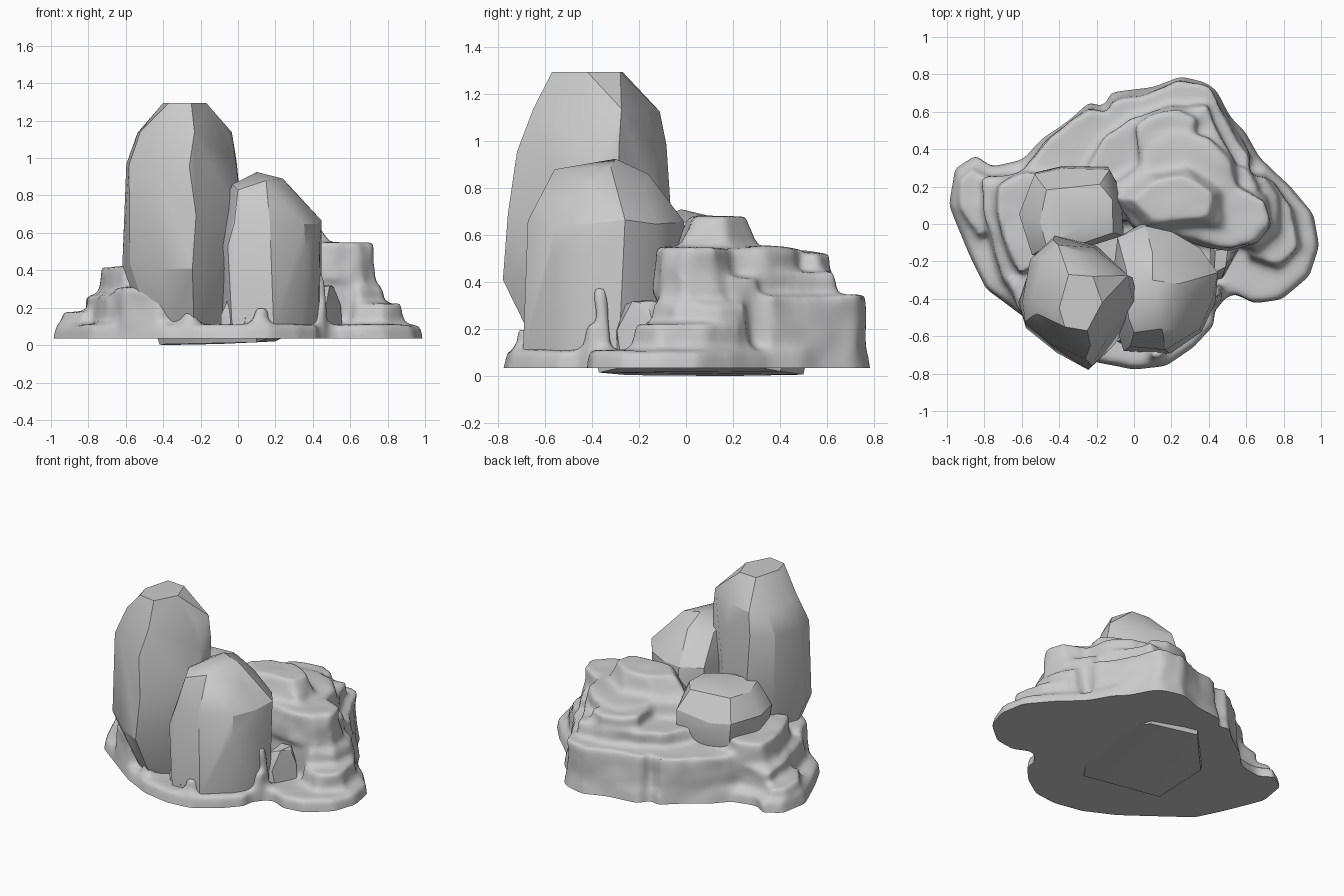
import bpy, bmesh, math, random
from mathutils import Vector, noise

random.seed(4)
cube = bpy.data.objects.get("Cube")
if cube:
    bpy.data.objects.remove(cube, do_unlink=True)

stone = bpy.data.materials.new("stone_grey")
stone.use_nodes = True
GREY = (0.6, 0.6, 0.6, 1)
stone.diffuse_color = GREY
stone.node_tree.nodes["Principled BSDF"].inputs["Base Color"].default_value = GREY


def make_object(name, bm, angle):
    """Turn a bmesh into a shaded object."""
    bmesh.ops.recalc_face_normals(bm, faces=bm.faces)
    mesh = bpy.data.meshes.new(name)
    bm.to_mesh(mesh)
    bm.free()
    mesh.materials.append(stone)
    obj = bpy.data.objects.new(name, mesh)
    bpy.context.collection.objects.link(obj)
    bpy.ops.object.select_all(action='DESELECT')
    obj.select_set(True)
    bpy.context.view_layer.objects.active = obj
    bpy.ops.object.shade_smooth_by_angle(angle=math.radians(angle))
    return obj


def ring(outline, z, scale, shift=(0, 0)):
    """Outline scaled about its own middle, at height z."""
    cx = sum(p[0] for p in outline) / len(outline)
    cy = sum(p[1] for p in outline) / len(outline)
    return [Vector((cx + (x - cx) * scale + shift[0],
                    cy + (y - cy) * scale + shift[1], z)) for x, y in outline]


def boulder(name, outline, levels, cap=(), jitter=0.015):
    """Faceted convex rock hulled from scaled rings and an optional cap."""
    bm = bmesh.new()
    points = [Vector(p) for p in cap]
    for z, scale, *shift in levels:
        for p in ring(outline, z, scale, shift or (0, 0)):
            points.append(p + Vector([random.uniform(-jitter, jitter) for _ in range(3)]))
    for p in points:
        bm.verts.new(p)
    hull = bmesh.ops.convex_hull(bm, input=bm.verts)
    loose = set(hull["geom_interior"]) | set(hull["geom_unused"])
    bmesh.ops.delete(bm, geom=[v for v in loose if isinstance(v, bmesh.types.BMVert)],
                     context='VERTS')
    bmesh.ops.dissolve_limit(bm, angle_limit=math.radians(10), verts=bm.verts, edges=bm.edges)
    return make_object(name, bm, 26)


def slab(bm, outline, top, taper=0.93, bottom=-0.15, spread=1):
    """Closed tapered block of ground rock."""
    low = [bm.verts.new(p) for p in ring(outline, bottom, spread)]
    high = [bm.verts.new(p) for p in ring(outline, top, taper)]
    bm.faces.new(low[::-1])
    bm.faces.new(high)
    for i in range(len(low)):
        j = (i + 1) % len(low)
        bm.faces.new((low[i], low[j], high[j], high[i]))


# Standing rocks
boulder("tall_rock",
        [(-.42, -.07), (-.2, -.13), (.02, -.3), (.02, -.42), (-.12, -.65),
         (-.23, -.77), (-.42, -.68), (-.58, -.55), (-.61, -.42), (-.54, -.2)],
        [(1.13, .8, 0, .04), (.97, .94, -.02, .02), (.68, 1), (.42, .99), (.1, .72, .03, .03)],
        [(x, y, 1.295) for x, y in [(-.35, -.27), (-.22, -.28), (-.17, -.42),
                                    (-.25, -.57), (-.37, -.55), (-.4, -.45)]])
boulder("medium_rock",
        [(-.1, -.06), (.05, .0), (.2, -.03), (.35, -.13), (.45, -.27), (.45, -.42),
         (.35, -.58), (.18, -.7), (-.04, -.69), (-.13, -.4)],
        [(.66, .94), (.52, 1), (.1, .96)],
        [(.1, -.3, .925), (.24, -.32, .89), (-.03, -.5, .86), (.15, -.56, .88), (.3, -.4, .82),
         (-.04, -.25, .84), (.1, -.16, .86), (.25, -.18, .8), (0, -.58, .83)])
boulder("back_boulder",
        [(-.54, .27), (-.38, .31), (-.14, .3), (-.07, .18), (-.06, -.05),
         (-.35, -.14), (-.54, -.16), (-.6, .04)],
        [(.66, .72, .02, -.04), (.52, 1), (.4, .98), (.2, .75)], [(-.3, -.02, .71)])
boulder("side_stone", [(.42, -.3), (.48, -.28), (.56, -.13), (.5, -.08), (.4, -.12)],
        [(.31, .6), (.2, 1), (.05, 1)])
boulder("front_stone", [(-.1, -.62), (.04, -.69), (.12, -.6), (0, -.5)],
        [(.26, .6), (.16, 1), (.05, 1)])
boulder("underside_stone", [(-.45, -.3), (.1, -.4), (.35, 0), (.2, .45), (-.1, .52), (-.4, .2)],
        [(.1, 1)],
        [(-.42, -.25, .004), (-.4, .18, 0), (-.1, .5, .006), (.2, .4, .02), (.1, -.37, .015)], 0)

# Ground rock: stacked ledges
ground = bmesh.new()
slab(ground, [(1, -.12), (.97, .05), (.85, .2), (.68, .36), (.6, .5), (.52, .58), (.45, .72),
              (.38, .77), (.25, .8), (.1, .74), (-.13, .71), (-.16, .63), (-.24, .66),
              (-.34, .57), (-.5, .46), (-.6, .35), (-.77, .31),
              (-.86, .37), (-.97, .3), (-1, .1), (-.9, -.15), (-.8, -.35), (-.6, -.5),
              (-.4, -.65), (-.2, -.75), (0, -.79), (.17, -.77), (.32, -.67), (.43, -.55),
              (.44, -.42), (.55, -.38), (.65, -.43), (.8, -.41), (.95, -.28)],
     .11, .97, spread=1.03)
# back ledges
slab(ground, [(.64, .35), (.5, .6), (.42, .74), (.25, .78), (.05, .71), (-.12, .68), (-.16, .6),
              (-.25, .63), (-.47, .46), (-.6, .3), (-.3, 0), (.5, 0)], .34, .96)
slab(ground, [(.57, .3), (.48, .5), (.4, .64), (.2, .66), (0, .58), (-.2, .45),
              (-.3, .25), (0, 0), (.5, 0)], .44)
slab(ground, [(0, .3), (-.02, .5), (.1, .6), (.24, .65), (.36, .58), (.36, .35)], .53, .85)
# platform and crown
slab(ground, [(-.15, .2), (0, .3), (.1, .44), (.2, .5), (.4, .47), (.53, .34), (.56, .22),
              (.72, .14), (.75, 0), (.66, -.11), (.5, -.15), (.3, -.1), (0, -.05)],
     .55, .95, .35)
slab(ground, [(-.14, .14), (.05, .3), (.3, .33), (.5, .2), (.5, -.04), (.05, -.07)],
     .68, .66, .5)
# shoulder, foot and lobe of the +x side
slab(ground, [(.73, 0), (.68, .2), (.6, .32), (.3, .3), (.3, -.1), (.58, -.13)], .42)
slab(ground, [(.8, -.07), (.8, .14), (.7, .3), (.5, .3), (.5, -.08), (.64, -.2)], .31, .8)
slab(ground, [(.92, -.14), (.88, .1), (.74, .3), (.55, .1), (.58, -.22), (.78, -.28)], .22, .75)
# shoulders and lobe of the -x side
slab(ground, [(-.75, .22), (-.74, -.08), (-.62, -.32), (-.35, -.2), (-.35, .28), (-.6, .3)], .42, .87)
slab(ground, [(-.81, .27), (-.81, 0), (-.7, -.32), (-.4, -.2), (-.4, .28)], .27, .95)
slab(ground, [(-.95, .26), (-.95, .08), (-.83, -.12), (-.7, 0), (-.75, .26), (-.86, .33)], .18, .85)
# front mounds and spikes
slab(ground, [(-.7, -.3), (-.63, -.47), (-.42, -.6), (-.3, -.55), (-.4, -.25)], .31, .9)
slab(ground, [(-.38, -.5), (-.3, -.68), (-.2, -.68), (-.22, -.5)], .27, .6)
slab(ground, [(.06, -.62), (.06, -.74), (.16, -.74), (.2, -.62)], .2, .6)
slab(ground, [(.38, -.44), (.47, -.44), (.48, -.34), (.4, -.3)], .22, .8)
slab(ground, [(.41, -.39), (.47, -.39), (.47, -.32), (.41, -.32)], .38, .9)

# Fuse and soften the ledges
rough = make_object("ground_rock_rough", ground, 30)
fuse = rough.modifiers.new("Fuse", 'REMESH')
fuse.mode = 'VOXEL'
fuse.voxel_size = 0.02
soften = rough.modifiers.new("Soften", 'SMOOTH')
soften.factor = 0.5
soften.iterations = 9
evaluated = rough.evaluated_get(bpy.context.evaluated_depsgraph_get())
bm = bmesh.new()
bm.from_mesh(evaluated.to_mesh())
evaluated.to_mesh_clear()
bpy.data.objects.remove(rough, do_unlink=True)

# Weathered surface, calmer towards the foot, with a flat underside
for v in bm.verts:
    strength = min(1, max(0, v.co.z * 4))
    wave = noise.noise_vector(v.co * 4) * 0.025 + noise.noise_vector(v.co * 9) * 0.008
    wave.z *= 0.5
    v.co += wave * strength
bmesh.ops.bisect_plane(bm, geom=bm.verts[:] + bm.edges[:] + bm.faces[:],
                       plane_co=(0, 0, 0.035), plane_no=(0, 0, -1), clear_outer=True)
bmesh.ops.holes_fill(bm, edges=[e for e in bm.edges if e.is_boundary], sides=0)
make_object("ground_rock", bm, 50)
